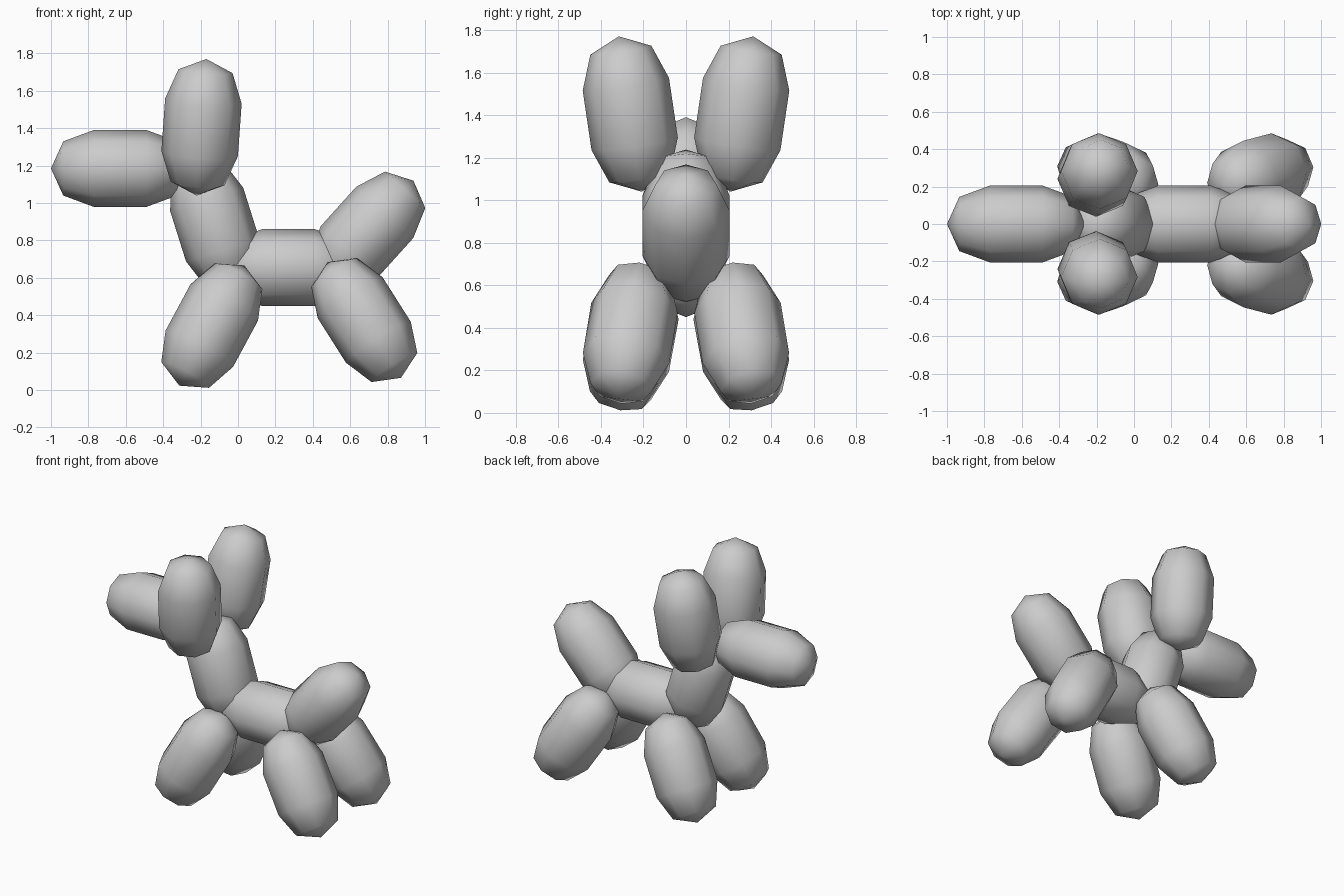
import bpy
import bmesh
from mathutils import Vector, Matrix

if "Cube" in bpy.data.objects:
    bpy.data.objects.remove(bpy.data.objects["Cube"])

SIDES = 8
R = 0.205                      # balloon radius
# half profile along the axis: (distance from centre, radius)
RINGS = [(-0.304, 0.145), (-0.142, R), (0.142, R), (0.304, 0.145)]
POLE = 0.37


def balloon(name, centre, axis):
    """Eight-sided capsule lying along the given axis."""
    d = Vector(axis).normalized()
    u = Vector((0, 1, 0))
    u = (u - d * u.dot(d)).normalized()
    v = d.cross(u)
    bm = bmesh.new()
    loops = []
    for h, r in RINGS:
        ring = []
        for i in range(SIDES):
            p = Matrix.Rotation(i * 6.2831853 / SIDES, 3, d) @ (u * r)
            ring.append(bm.verts.new(p + d * h))
        loops.append(ring)
    low = bm.verts.new(-d * POLE)
    high = bm.verts.new(d * POLE)
    for i in range(SIDES):
        j = (i + 1) % SIDES
        for a, b in zip(loops, loops[1:]):
            bm.faces.new((a[i], a[j], b[j], b[i]))
        bm.faces.new((low, loops[0][j], loops[0][i]))
        bm.faces.new((high, loops[-1][i], loops[-1][j]))
    bmesh.ops.recalc_face_normals(bm, faces=bm.faces)
    for f in bm.faces:
        f.smooth = True
    mesh = bpy.data.meshes.new(name)
    bm.to_mesh(mesh)
    bm.free()
    ob = bpy.data.objects.new(name, mesh)
    ob.location = centre
    bpy.context.collection.objects.link(ob)
    return ob


# Centre line balloons
balloon("snout", (-0.63, 0, 1.185), (1, 0, 0))
balloon("neck", (-0.125, 0, 0.885), (-0.3, 0, 0.954))
balloon("body", (0.27, 0, 0.655), (1, 0, 0))
balloon("tail", (0.69, 0, 0.845), (0.67, 0, 0.743))

# Paired balloons, mirrored left and right
for side, s in (("left", -1), ("right", 1)):
    balloon("ear_" + side, (-0.195, s * 0.262, 1.405), (0.07, s * 0.146, 0.987))
    balloon("front_leg_" + side, (-0.14, s * 0.26, 0.345), (-0.47, s * 0.16, -0.87))
    balloon("hind_leg_" + side, (0.675, s * 0.262, 0.375), (0.53, s * 0.14, -0.835))
